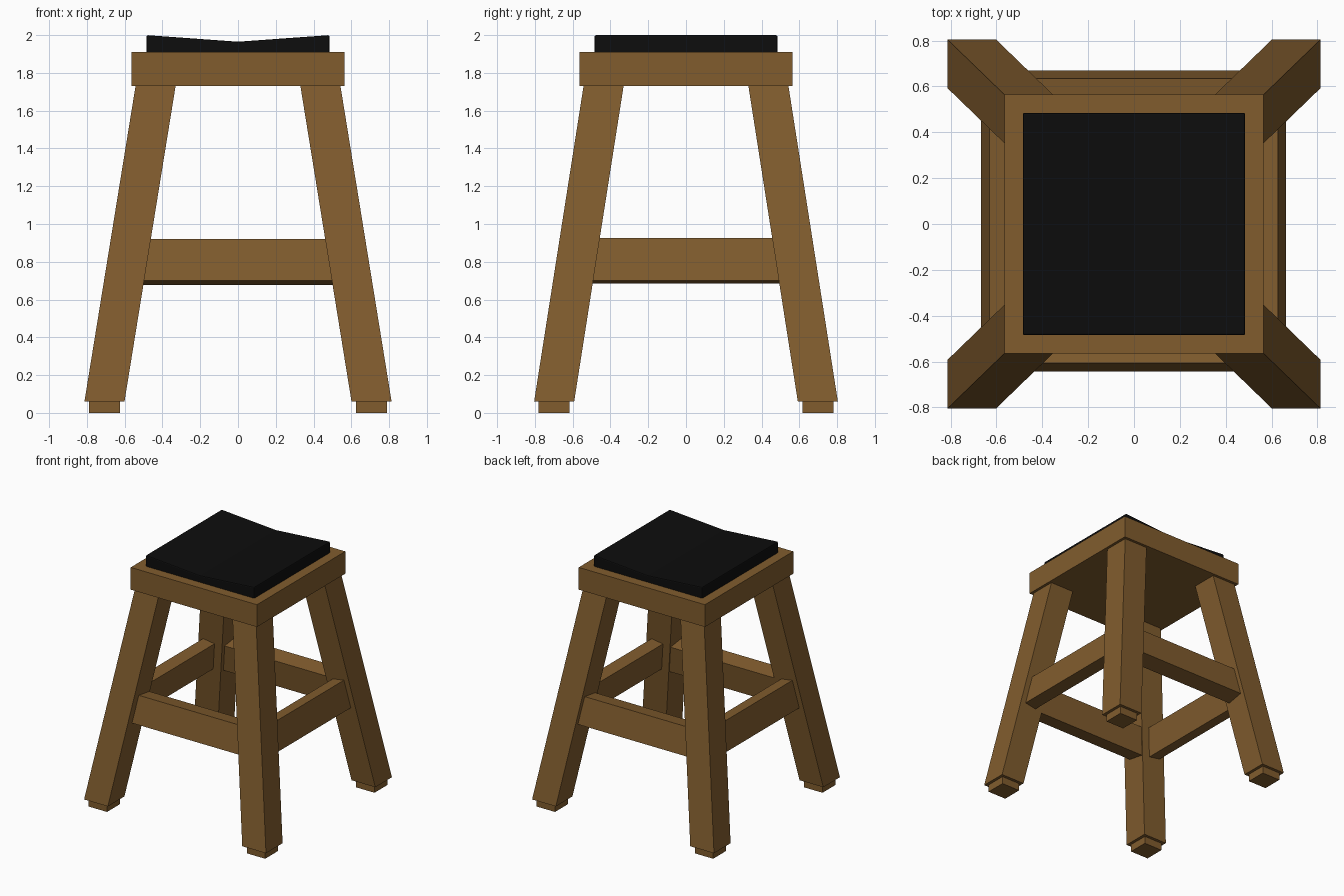
import bpy

if "Cube" in bpy.data.objects:
    bpy.data.objects.remove(bpy.data.objects["Cube"])

def material(name, rgb):
    m = bpy.data.materials.new(name)
    m.diffuse_color = (*rgb, 1)
    m.use_nodes = True
    m.node_tree.nodes["Principled BSDF"].inputs["Base Color"].default_value = m.diffuse_color
    return m

wood = material("wood", (0.22, 0.108, 0.027))
black = material("black_leather", (0.004, 0.004, 0.004))

SLOPE = 0.162  # outward splay of legs per unit of height


def add_prism(name, bottom, top, mat):
    """Closed solid between two matching loops of points."""
    n = len(bottom)
    faces = [tuple(reversed(range(n))), tuple(range(n, 2 * n))]
    faces += [(i, (i + 1) % n, n + (i + 1) % n, n + i) for i in range(n)]
    mesh = bpy.data.meshes.new(name)
    mesh.from_pydata(bottom + top, [], faces)
    import bmesh
    bm = bmesh.new()
    bm.from_mesh(mesh)
    bmesh.ops.recalc_face_normals(bm, faces=bm.faces)
    bm.to_mesh(mesh)
    bm.free()
    mesh.materials.append(mat)
    ob = bpy.data.objects.new(name, mesh)
    bpy.context.collection.objects.link(ob)
    return ob


def square(cx, cy, h, z):
    return [(cx + sx * h, cy + sy * h, z)
            for sx, sy in ((-1, -1), (1, -1), (1, 1), (-1, 1))]


# Seat frame
add_prism("seat_frame", square(0, 0, 0.564, 1.73), square(0, 0, 0.564, 1.91), wood)

# Cushion with a shallow V dip across x
profile = [(-0.485, 1.9), (0.485, 1.9), (0.485, 2.0), (0, 1.965), (-0.485, 2.0)]
cushion = add_prism("seat_cushion", [(x, -0.485, z) for x, z in profile],
                    [(x, 0.485, z) for x, z in profile], black)
bev = cushion.modifiers.new("soft_edges", 'BEVEL')
bev.width = 0.008
bev.segments = 2
bev.limit_method = 'ANGLE'

# Splayed legs and foot blocks
Z0, Z1 = 0.06, 1.735
for sx, side in ((-1, "left"), (1, "right")):
    for sy, end in ((-1, "front"), (1, "back")):
        cx, cy = 0.707, 0.698
        d = SLOPE * (Z1 - Z0)
        add_prism(f"{end}_{side}_leg", square(sx * cx, sy * cy, 0.106, Z0),
                  square(sx * (cx - d), sy * (cy - d + 0.009), 0.106, Z1), wood)
        add_prism(f"{end}_{side}_foot", square(sx * cx, sy * cy, 0.082, 0),
                  square(sx * cx, sy * cy, 0.082, Z0), wood)


def stretcher(name, axis, sign, outer, thick, z_low, z_high):
    """Rail tilted with the legs; ends tuck just inside the leg faces."""
    h = z_high - z_low
    drop = thick * SLOPE
    section = [(outer, z_low), (outer - SLOPE * h, z_high),
               (outer - SLOPE * h - thick, z_high - drop), (outer - thick, z_low - drop)]

    def loop(e):
        pts = []
        for o, z in section:
            along = e * (0.615 - SLOPE * (z - Z0))
            pts.append((along, sign * o, z) if axis == 'x' else (sign * o, along, z))
        return pts
    add_prism(name, loop(-1), loop(1), wood)


# Rails between the legs
stretcher("front_stretcher", 'x', -1, 0.643, 0.14, 0.70, 0.92)
stretcher("back_stretcher", 'x', 1, 0.67, 0.14, 0.70, 0.92)
stretcher("left_stretcher", 'y', -1, 0.668, 0.10, 0.70, 0.927)
stretcher("right_stretcher", 'y', 1, 0.664, 0.10, 0.70, 0.927)
